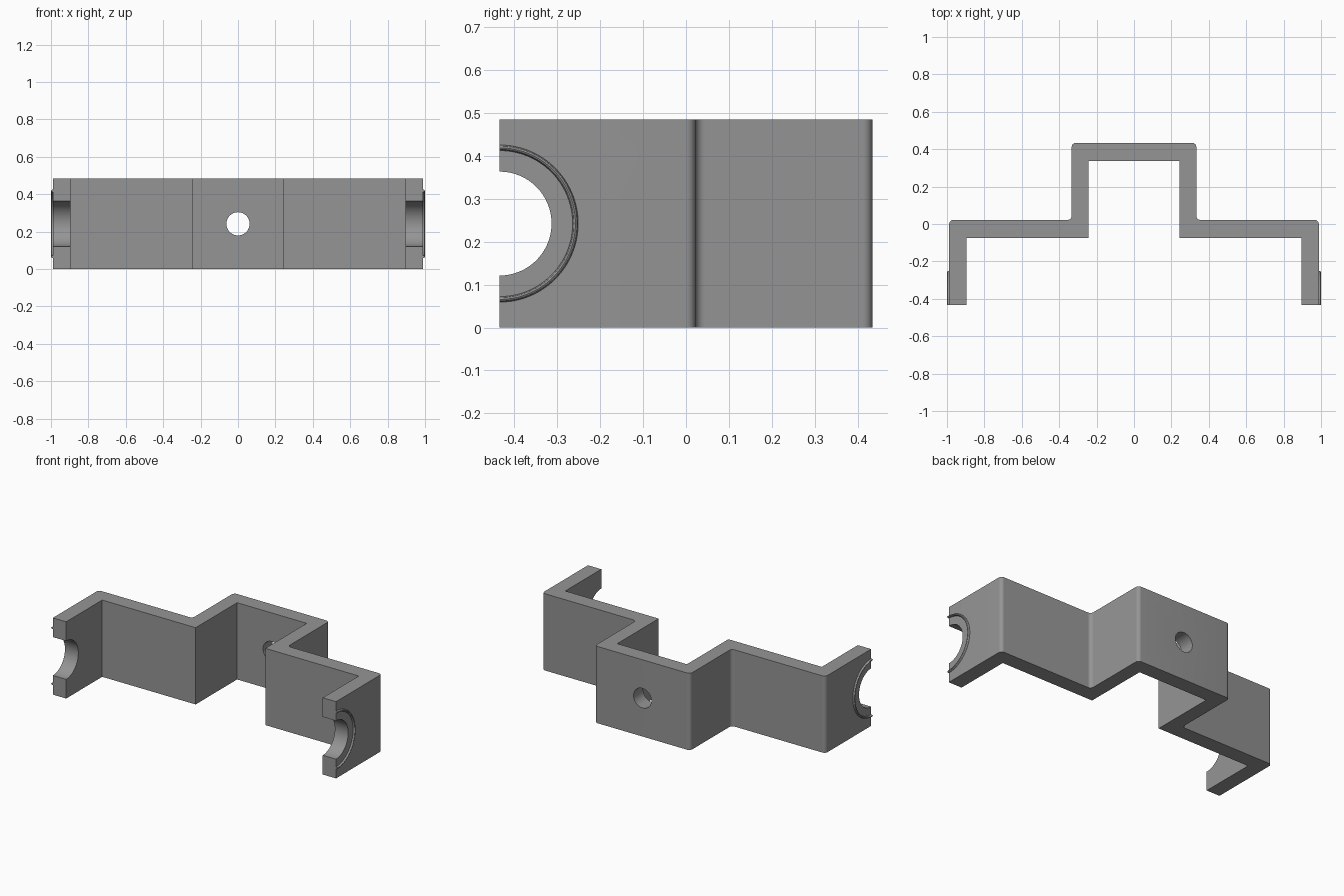
import bpy, bmesh, math
from mathutils import Matrix, Vector

if "Cube" in bpy.data.objects:
    bpy.data.objects.remove(bpy.data.objects["Cube"])

HEIGHT, MID, FRONT = 0.484, 0.242, -0.434

grey = bpy.data.materials.new("grey metal")
grey.diffuse_color = (0.30, 0.30, 0.30, 1)
grey.use_nodes = True
grey.node_tree.nodes["Principled BSDF"].inputs["Base Color"].default_value = grey.diffuse_color


def add_object(name, bm):
    bmesh.ops.recalc_face_normals(bm, faces=bm.faces)
    mesh = bpy.data.meshes.new(name)
    bm.to_mesh(mesh)
    bm.free()
    mesh.materials.append(grey)
    obj = bpy.data.objects.new(name, mesh)
    bpy.context.collection.objects.link(obj)
    return obj


def rounded(prev, corner, nxt, r=0.022, steps=8):
    """Arc points that round a right-angled corner."""
    c = Vector(corner)
    a = (Vector(prev) - c).normalized() * r
    b = (Vector(nxt) - c).normalized() * r
    return [c + a * (1 - math.sin(t)) + b * (1 - math.cos(t))
            for t in (math.pi / 2 * i / steps for i in range(steps + 1))]


def cylinder_cutter(name, radius, depth, axis, location):
    bm = bmesh.new()
    turn = Matrix.Rotation(math.pi / 2, 4, axis)
    bmesh.ops.create_cone(bm, cap_ends=True, segments=64, radius1=radius, radius2=radius,
                          depth=depth, matrix=Matrix.Translation(location) @ turn)
    obj = add_object(name, bm)
    obj.hide_render = True
    return obj


def smooth(obj):
    bpy.ops.object.select_all(action='DESELECT')
    obj.select_set(True)
    bpy.context.view_layer.objects.active = obj
    bpy.ops.object.shade_smooth_by_angle(angle=math.radians(30))


# Bent strap: rounded back outline, sharp front outline, extruded upward
back = [(-0.988, FRONT), (-0.988, 0.022), (-0.333, 0.022), (-0.333, 0.434),
        (0.333, 0.434), (0.333, 0.022), (0.988, 0.022), (0.988, FRONT)]
front = [(0.895, FRONT), (0.895, -0.075), (0.243, -0.075), (0.243, 0.338),
         (-0.243, 0.338), (-0.243, -0.075), (-0.895, -0.075), (-0.895, FRONT)]
outline = [back[0]]
for i in range(1, 7):
    outline += rounded(back[i - 1], back[i], back[i + 1])
outline += [back[7]] + front

bm = bmesh.new()
base = bm.faces.new([bm.verts.new((p[0], p[1], 0)) for p in outline])
top = bmesh.ops.extrude_face_region(bm, geom=[base])["geom"]
bmesh.ops.translate(bm, vec=(0, 0, HEIGHT),
                    verts=[g for g in top if isinstance(g, bmesh.types.BMVert)])
strap = add_object("bent_strap", bm)

# Screw hole in the raised middle and half-round notches in the end legs
cutters = [cylinder_cutter("screw_hole_cutter", 0.062, 0.4, 'X', (0, 0.39, MID)),
           cylinder_cutter("notch_cutter", 0.121, 2.4, 'Y', (0, FRONT, MID))]
bpy.context.view_layer.objects.active = strap
for cutter in cutters:
    mod = strap.modifiers.new("cut", 'BOOLEAN')
    mod.operation, mod.solver, mod.object = 'DIFFERENCE', 'EXACT', cutter
    bpy.ops.object.modifier_apply(modifier=mod.name)
    bpy.data.objects.remove(cutter)
smooth(strap)

# Raised half-ring bead around each notch, on the outer faces
SECTION = [(0.984, 0.170), (0.992, 0.170), (0.998, 0.173), (1.0, 0.1765),
           (0.998, 0.180), (0.992, 0.183), (0.984, 0.183)]
ARC = 48
for side, name in ((-1, "left_bead"), (1, "right_bead")):
    bm = bmesh.new()
    rows = []
    for i in range(ARC + 1):
        t = math.pi * i / ARC
        rows.append([bm.verts.new((side * x, FRONT + r * math.sin(t), MID + r * math.cos(t)))
                     for x, r in SECTION])
    n = len(SECTION)
    for a, b in zip(rows, rows[1:]):
        for j in range(n):
            k = (j + 1) % n
            bm.faces.new((a[j], a[k], b[k], b[j]))
    bm.faces.new(rows[0])
    bm.faces.new(rows[-1])
    smooth(add_object(name, bm))
